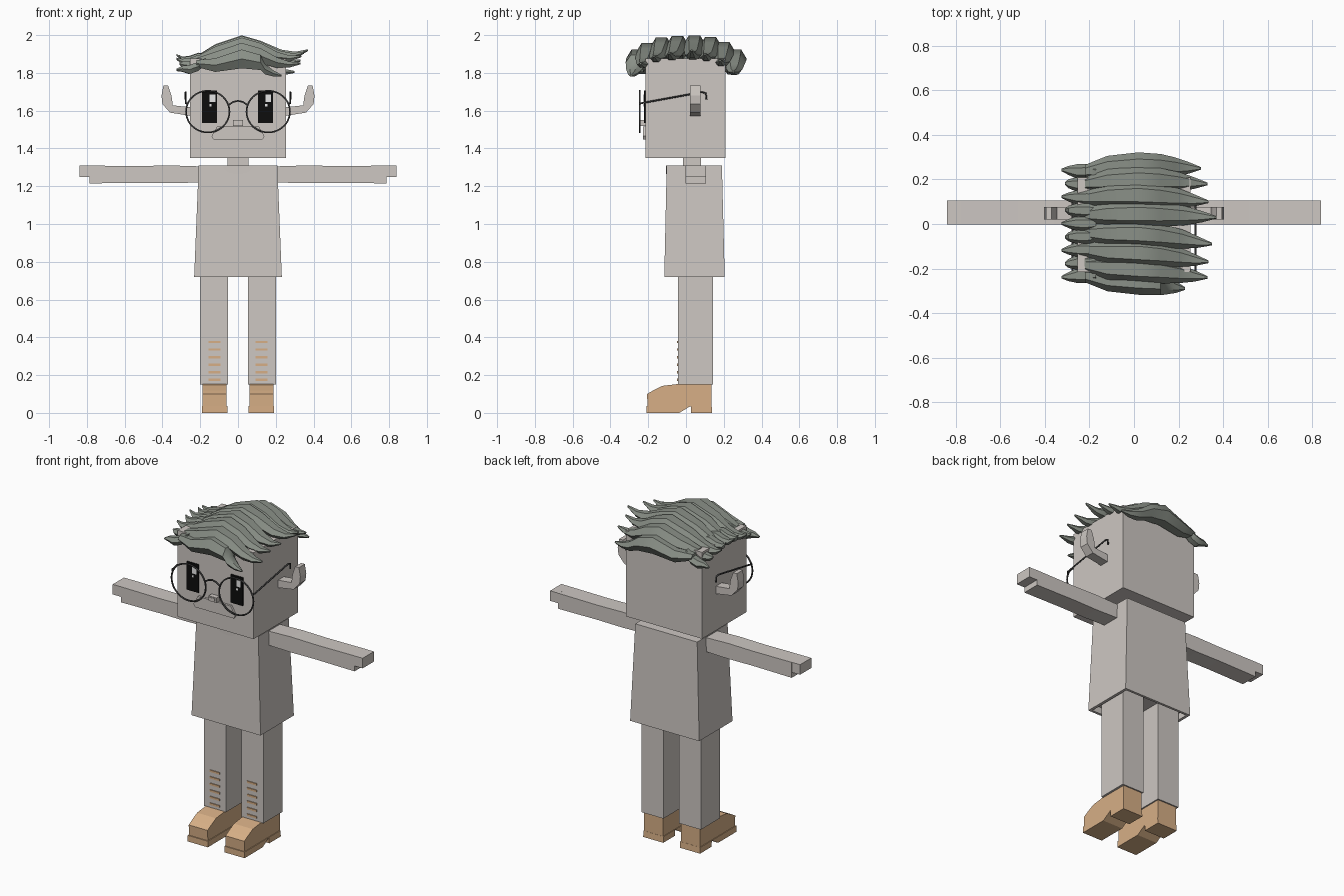
import bpy, bmesh, math
from mathutils import Vector

cube = bpy.data.objects.get("Cube")
if cube:
    bpy.data.objects.remove(cube, do_unlink=True)


def material(name, rgb):
    m = bpy.data.materials.new(name)
    m.use_nodes = True
    m.diffuse_color = (*rgb, 1)
    m.node_tree.nodes["Principled BSDF"].inputs["Base Color"].default_value = (*rgb, 1)
    return m


SKIN = material("warm_grey", (0.61, 0.57, 0.54))
TAN = material("tan", (0.68, 0.43, 0.24))
HAIR = material("hair_grey", (0.25, 0.275, 0.24))
WIRE = material("dark_wire", (0.05, 0.05, 0.05))
BLACK = material("black", (0.004, 0.004, 0.004))
WHITE = material("white", (0.85, 0.85, 0.85))


def finish(name, bm, mat):
    bmesh.ops.recalc_face_normals(bm, faces=bm.faces)
    me = bpy.data.meshes.new(name)
    bm.to_mesh(me)
    bm.free()
    me.materials.append(mat)
    ob = bpy.data.objects.new(name, me)
    bpy.context.collection.objects.link(ob)
    return ob


def loft(name, rings, mat):
    """Skin a row of equal-length point rings and cap both ends."""
    bm = bmesh.new()
    rows = [[bm.verts.new(p) for p in ring] for ring in rings]
    n = len(rows[0])
    for a, b in zip(rows, rows[1:]):
        for i in range(n):
            bm.faces.new((a[i], a[(i + 1) % n], b[(i + 1) % n], b[i]))
    bm.faces.new(rows[0])
    bm.faces.new(rows[-1][::-1])
    return finish(name, bm, mat)


def rect(x0, x1, y0, y1, z):
    return [(x0, y0, z), (x1, y0, z), (x1, y1, z), (x0, y1, z)]


def box(name, x, y, z, mat):
    return loft(name, [rect(*x, *y, z[0]), rect(*x, *y, z[1])], mat)


def prism_y(name, outline, y0, y1, mat):
    return loft(name, [[(x, y, z) for x, z in outline] for y in (y0, y1)], mat)


def prism_x(name, outline, x0, x1, mat):
    return loft(name, [[(x, y, z) for y, z in outline] for x in (x0, x1)], mat)


def wire(name, points, closed=False):
    cu = bpy.data.curves.new(name, "CURVE")
    cu.dimensions = "3D"
    cu.bevel_depth = 0.005
    cu.bevel_resolution = 1
    cu.use_fill_caps = True
    sp = cu.splines.new("POLY")
    sp.points.add(len(points) - 1)
    for p, co in zip(sp.points, points):
        p.co = (*co, 1)
    sp.use_cyclic_u = closed
    cu.materials.append(WIRE)
    ob = bpy.data.objects.new(name, cu)
    bpy.context.collection.objects.link(ob)
    bpy.ops.object.select_all(action="DESELECT")
    ob.select_set(True)
    bpy.context.view_layer.objects.active = ob
    bpy.ops.object.convert(target="MESH")


def lock(name, path):
    """Six-sided tapering strand; path rows are x, y, z, half width, half height."""
    rings = []
    for x, y, z, w, h in path:
        rings.append([(x, y + w * math.cos(k * math.pi / 3),
                       z + h * math.sin(k * math.pi / 3) * 1.15) for k in range(6)])
    ob = loft(name, rings, HAIR)
    bpy.ops.object.select_all(action="DESELECT")
    ob.select_set(True)
    bpy.context.view_layer.objects.active = ob
    bpy.ops.object.shade_smooth_by_angle(angle=math.radians(35))


# Head, neck and flared shirt with a recessed hem
box("head", (-0.255, 0.255), (-0.215, 0.21), (1.35, 1.875), SKIN)
box("neck", (-0.055, 0.055), (-0.016, 0.08), (1.29, 1.36), SKIN)
hem = rect(-0.232, 0.232, -0.115, 0.205, 0.72)
inner = rect(-0.215, 0.215, -0.1, 0.19, 0.72)
roof = rect(-0.215, 0.215, -0.1, 0.19, 0.76)
loft("shirt", [roof, inner, hem, rect(-0.208, 0.208, -0.102, 0.19, 1.31)], SKIN)
arc = [math.pi + math.pi * i / 12 for i in range(13)]
prism_y("neckline", [(0.08 * math.cos(a), 1.31 + 0.045 * math.sin(a)) for a in arc],
        -0.107, -0.1, SKIN)

# Face
prism_y("mouth", [(-0.11, 1.517), (0.11, 1.517), (0.14, 1.465), (0.13, 1.447),
                  (-0.13, 1.447), (-0.14, 1.465)], -0.228, -0.21, SKIN)
box("nose", (-0.026, 0.026), (-0.245, -0.21), (1.52, 1.55), SKIN)
box("nose_tip", (-0.017, 0.017), (-0.248, -0.243), (1.526, 1.544), SKIN)
for side, x in (("right", -0.15), ("left", 0.146)):
    box(side + "_eye", (x - 0.04, x + 0.04), (-0.222, -0.214), (1.535, 1.706), BLACK)
    box(side + "_eye_glint", (x, x + 0.03), (-0.225, -0.221), (1.645, 1.685), WHITE)
    box(side + "_eye_spark", (x - 0.002, x + 0.01), (-0.225, -0.221), (1.622, 1.634), WHITE)

# Round wire spectacles
for side, s in (("left", 1), ("right", -1)):
    turn = [math.tau * i / 40 for i in range(40)]
    wire(side + "_rim", [(s * 0.16 + 0.115 * math.cos(a), -0.245, 1.595 + 0.11 * math.sin(a))
                         for a in turn], True)
    wire(side + "_temple", [(s * 0.268, -0.245, 1.637), (s * 0.277, -0.235, 1.64),
                            (s * 0.277, 0.085, 1.698), (s * 0.277, 0.105, 1.692),
                            (s * 0.277, 0.108, 1.66)])
wire("bridge", [(0.051 * t, -0.245, 1.652 - 0.022 * t * t) for t in (-1, -0.5, 0, 0.5, 1)])

# Limbs, ears and shoes, repeated on both sides
for side, s in (("left", 1), ("right", -1)):
    ear = [(0.25, 1.572), (0.36, 1.59), (0.4, 1.635), (0.405, 1.68), (0.395, 1.732),
           (0.37, 1.732), (0.352, 1.68), (0.345, 1.628), (0.25, 1.618)]
    prism_y(side + "_ear", [(s * x, z) for x, z in ear], 0.02, 0.077, SKIN)

    arm = [(0.2, 1.22, 1.305), (0.36, 1.216, 1.31), (0.52, 1.218, 1.307), (0.785, 1.215, 1.309)]
    loft(side + "_arm", [[(s * x, y, z) for y, z in
                          ((-0.003, a), (0.106, a), (0.106, b), (-0.003, b))]
                         for x, a, b in arm], SKIN)
    box(side + "_fingers", (s * 0.78, s * 0.84), (-0.003, 0.105), (1.248, 1.309), SKIN)

    box(side + "_leg", (s * 0.052, s * 0.2), (-0.042, 0.143), (0.15, 0.77), SKIN)
    for i in range(6):
        z = 0.175 + 0.04 * i
        box(f"{side}_leg_stripe_{i}", (s * 0.092, s * 0.157), (-0.047, -0.04),
            (z - 0.006, z + 0.006), TAN)

    upper = [(-0.204, 0.035), (-0.206, 0.1), (-0.175, 0.118), (-0.125, 0.143), (-0.05, 0.152),
             (0.135, 0.152), (0.135, 0.035)]
    sole = [(-0.21, 0), (-0.035, 0), (0.025, 0.037), (-0.21, 0.037)]
    heel = [(0.027, 0), (0.138, 0), (0.136, 0.037), (0.025, 0.037)]
    prism_x(side + "_shoe_upper", upper, s * 0.06, s * 0.187, TAN)
    prism_x(side + "_shoe_sole", sole, s * 0.056, s * 0.191, TAN)
    prism_x(side + "_shoe_heel", heel, s * 0.056, s * 0.191, TAN)

# Long swept locks: middle y, tip y, tip x, drop, tip lift
sweeps = [(-0.258, -0.29, 0.23, 0.075, -0.04), (-0.205, -0.24, 0.33, 0.04, -0.01),
          (-0.13, -0.17, 0.335, 0.012, 0.0), (-0.045, -0.09, 0.35, 0.004, 0.01),
          (0.045, 0.03, 0.37, 0.0, 0.02), (0.13, 0.1, 0.335, 0.01, 0.01),
          (0.2, 0.18, 0.33, 0.035, 0.0), (0.262, 0.25, 0.3, 0.075, -0.02)]
for i, (y, ty, tx, drop, lift) in enumerate(sweeps):
    def at(t):
        return y + (ty - y) * t
    lock(f"long_lock_{i}", [
        (-0.22, y * 0.9, 1.872 - drop * 0.3, 0.03, 0.018),
        (-0.12, y * 0.97, 1.916 - drop, 0.052, 0.036),
        (0.02, y, 1.949 - drop, 0.06, 0.05),
        (0.12, at(0.2), 1.93 - drop, 0.055, 0.04),
        (tx * 0.62, at(0.5), 1.895 - drop, 0.043, 0.028),
        (tx * 0.82, at(0.8), 1.888 - drop + lift * 0.4, 0.026, 0.016),
        (tx, at(1), 1.9 - drop + lift, 0.006, 0.005)])

# Short tufts along the other edge
for i in range(9):
    y = -0.232 + 0.0585 * i
    edge = (abs(y) / 0.235) ** 2
    z = 1.875 - 0.05 * edge
    tip = -0.325 + 0.015 * (i % 2)
    lock(f"short_tuft_{i}", [
        (-0.17, y * 0.97, 1.885 - 0.02 * edge, 0.025, 0.015),
        (-0.21, y, z + 0.008, 0.034, 0.024),
        (-0.255, y, z - 0.008, 0.033, 0.024),
        (-0.295, y * 1.02, z - 0.004, 0.02, 0.015),
        (tip, y * 1.03, z + 0.02 - 0.03 * edge, 0.006, 0.005)])
